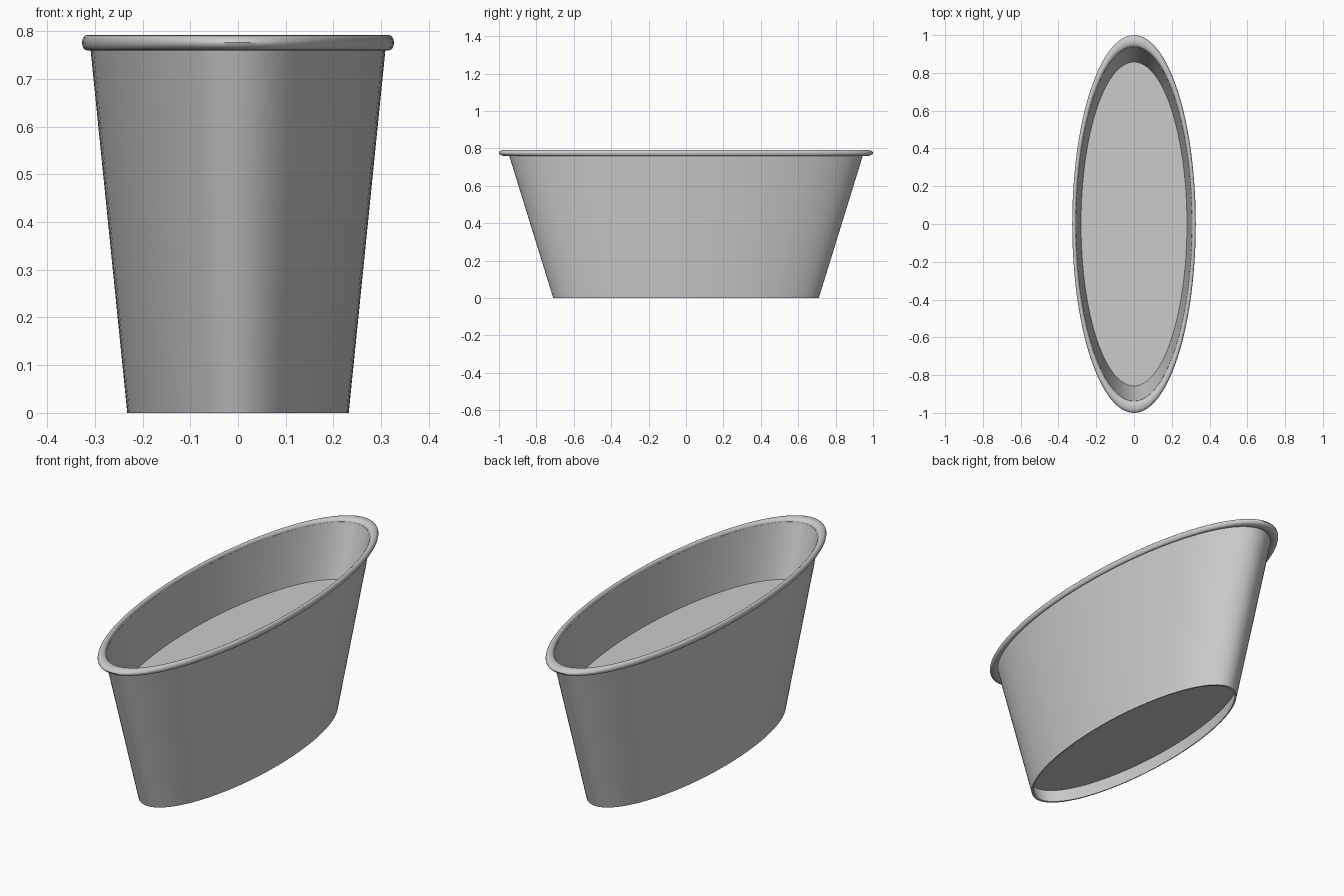
import bpy, bmesh, math

cube = bpy.data.objects.get("Cube")
if cube:
    bpy.data.objects.remove(cube, do_unlink=True)

SEGMENTS = 96
HALF_WIDTH = 0.327      # x radius of the oval; the y radius is 1
HEIGHT = 0.792
WALL = 0.013

grey = bpy.data.materials.new("light grey")
grey.use_nodes = True
grey.diffuse_color = (0.6, 0.6, 0.6, 1)
grey.node_tree.nodes["Principled BSDF"].inputs["Base Color"].default_value = (0.6, 0.6, 0.6, 1)


def outer_radius(z):
    """Radius of the tapering outer wall at a height."""
    return 0.71 + 0.309 * z


def finish(name, bm):
    """Squash the round shape into an oval and make an object of it."""
    bmesh.ops.scale(bm, vec=(HALF_WIDTH, 1, 1), verts=bm.verts)
    bmesh.ops.recalc_face_normals(bm, faces=bm.faces)
    mesh = bpy.data.meshes.new(name)
    bm.to_mesh(mesh)
    bm.free()
    mesh.materials.append(grey)
    obj = bpy.data.objects.new(name, mesh)
    bpy.context.collection.objects.link(obj)
    bpy.ops.object.select_all(action='DESELECT')
    obj.select_set(True)
    bpy.context.view_layer.objects.active = obj
    bpy.ops.object.shade_smooth_by_angle(angle=math.radians(40))
    return obj


def lathe(name, profile):
    """Spin a closed (radius, height) profile around z."""
    bm = bmesh.new()
    verts = [bm.verts.new((0, r, z)) for r, z in profile]
    edges = [bm.edges.new((v, verts[i - 1])) for i, v in enumerate(verts)]
    bmesh.ops.spin(bm, geom=verts + edges, cent=(0, 0, 0), axis=(0, 0, 1),
                   angle=math.tau, steps=SEGMENTS, use_merge=True)
    bmesh.ops.remove_doubles(bm, verts=bm.verts, dist=0.0001)
    return finish(name, bm)


def slab(name, bottom, top):
    """Thin oval plate that fills the inside of the wall."""
    bm = bmesh.new()
    bmesh.ops.create_cone(bm, cap_ends=True, segments=SEGMENTS,
                          radius1=outer_radius(bottom) - WALL + 0.002,
                          radius2=outer_radius(top) - WALL + 0.002,
                          depth=top - bottom)
    bmesh.ops.translate(bm, vec=(0, 0, (top + bottom) / 2), verts=bm.verts)
    return finish(name, bm)


# Tapering thin wall, open at both ends
wall_top = HEIGHT - 0.016
lathe("cup_wall", [
    (outer_radius(0), 0), (outer_radius(wall_top), wall_top),
    (outer_radius(wall_top) - WALL, wall_top), (outer_radius(0) - WALL, 0)])

# Rolled lip around the opening
lathe("rolled_rim", [
    (0.969 + 0.031 * math.cos(a), wall_top + 0.016 * math.sin(a))
    for a in (math.tau * i / 16 for i in range(16))])

# Raised inner surface and recessed base
slab("inner_floor", 0.51, 0.52)
slab("recessed_base", 0.07, 0.08)
